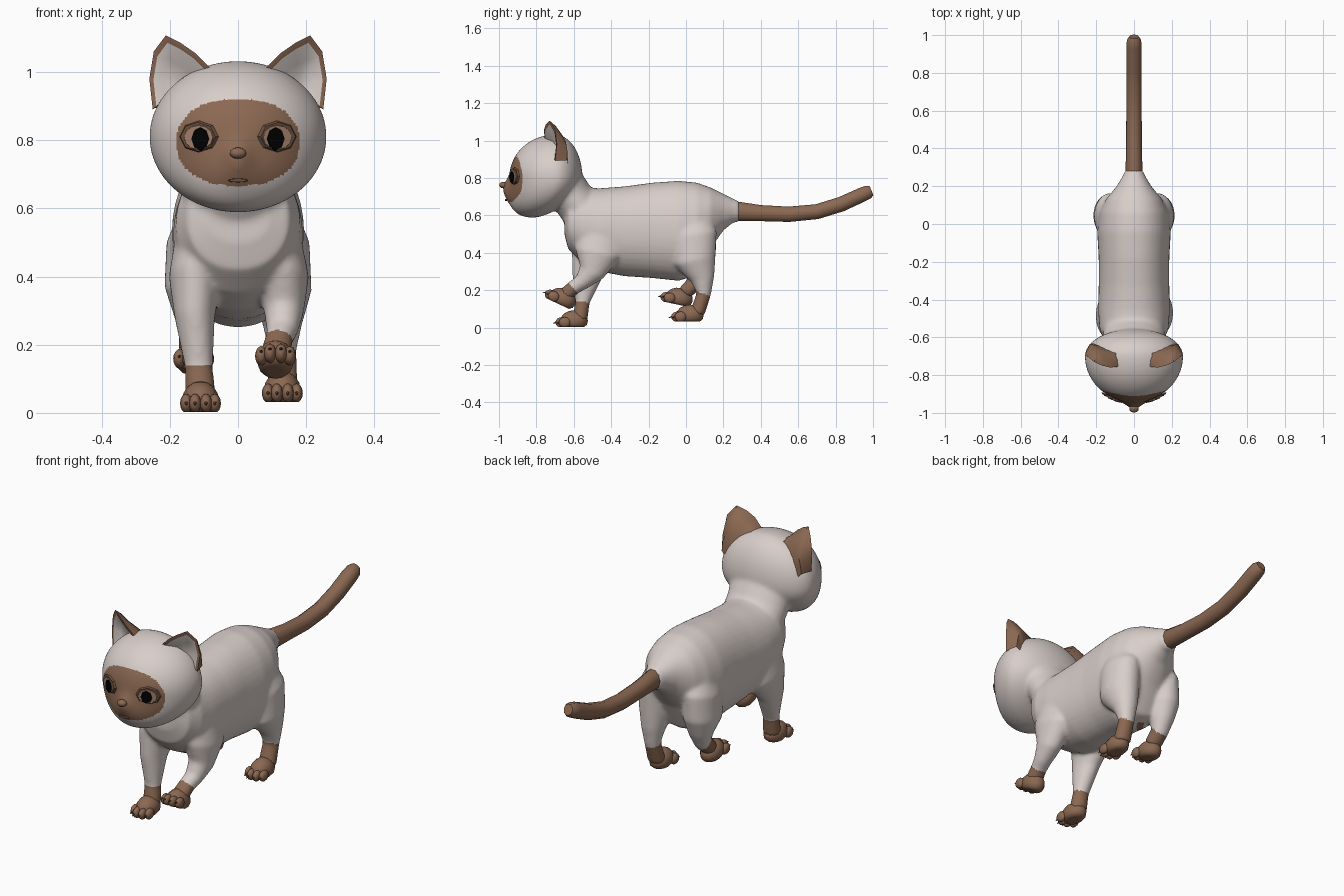
import bpy, bmesh
from math import sin, cos, pi, exp, radians, copysign, atan2
from mathutils import Vector, Matrix

if "Cube" in bpy.data.objects:
    bpy.data.objects.remove(bpy.data.objects["Cube"])


def material(name, color):
    m = bpy.data.materials.new(name)
    m.use_nodes = True
    m.diffuse_color = (*color, 1)
    m.node_tree.nodes["Principled BSDF"].inputs["Base Color"].default_value = (*color, 1)
    return m


FUR = material("pale fur", (0.69, 0.62, 0.59))
BROWN = material("brown fur", (0.26, 0.14, 0.085))
DARK = material("dark brown", (0.14, 0.077, 0.048))
IRIS = material("tan iris", (0.36, 0.21, 0.14))
BLACK = material("black", (0, 0, 0))


def finish(bm, name, mats, smooth=50):
    bmesh.ops.recalc_face_normals(bm, faces=bm.faces)
    mesh = bpy.data.meshes.new(name)
    bm.to_mesh(mesh)
    bm.free()
    ob = bpy.data.objects.new(name, mesh)
    bpy.context.collection.objects.link(ob)
    for m in mats:
        mesh.materials.append(m)
    bpy.ops.object.select_all(action="DESELECT")
    bpy.context.view_layer.objects.active = ob
    ob.select_set(True)
    bpy.ops.object.shade_smooth_by_angle(angle=radians(smooth))
    return ob


def power(v, e):
    return copysign(abs(v) ** e, v)


def tube(bm, stations, upright=False, e=1.0, sides=32):
    """Closed loft of rings (x, y, z, half width, half depth)."""
    rings = []
    for i, (x, y, z, a, b) in enumerate(stations):
        p, q = stations[max(i - 1, 0)], stations[min(i + 1, len(stations) - 1)]
        t = Vector((0, q[1] - p[1], q[2] - p[2])).normalized()
        n = Vector((0, 0, 1)) if upright else Vector((1, 0, 0)).cross(t)
        ring = []
        for k in range(sides):
            c, s = power(cos(2 * pi * k / sides), e), power(sin(2 * pi * k / sides), e)
            ring.append(bm.verts.new(Vector((x + a * c, y, z)) + n * b * s))
        rings.append(ring)
    for low, high in zip(rings, rings[1:]):
        for k in range(sides):
            j = (k + 1) % sides
            bm.faces.new((low[k], low[j], high[j], high[k]))
    bm.faces.new(rings[0])
    bm.faces.new(rings[-1])


# Tail
bm = bmesh.new()
tube(bm, [(0, 0.24, 0.627, 0.04, 0.046), (0, 0.275, 0.622, 0.045, 0.054),
          (0, 0.4, 0.612, 0.042, 0.045), (0, 0.55, 0.606, 0.041, 0.043),
          (0, 0.7, 0.62, 0.041, 0.042), (0, 0.83, 0.66, 0.041, 0.042),
          (0, 0.94, 0.71, 0.041, 0.041), (0, 0.975, 0.725, 0.037, 0.038),
          (0, 0.992, 0.732, 0.026, 0.028)], sides=10)
finish(bm, "tail", [BROWN])


# Paw with a flat sole, four toes and claws
def paw(name, x, y, z, pitch):
    bm = bmesh.new()

    def ball(center, size):
        r = bmesh.ops.create_uvsphere(bm, u_segments=12, v_segments=8, radius=1)
        for v in r["verts"]:
            v.co = Vector(center) + Vector(v.co[i] * size[i] for i in range(3))
            v.co.z = max(v.co.z, -0.04)

    ball((0, 0.015, -0.005), (0.054, 0.074, 0.056))
    toes = [(-0.042, -0.035), (-0.016, -0.053), (0.016, -0.053), (0.042, -0.035)]
    for tx, ty in toes:
        ball((tx, ty, -0.014), (0.018, 0.032, 0.028))
    for tx, ty in toes:
        r = bmesh.ops.create_cone(bm, segments=6, radius1=0.007, radius2=0.001, depth=0.026,
                                  matrix=Matrix.Translation((tx, ty - 0.033, -0.015))
                                  @ Matrix.Rotation(radians(110), 4, "X"))
        for f in {f for v in r["verts"] for f in v.link_faces}:
            f.material_index = 1
    bm.transform(Matrix.Translation((x, y, z)) @ Matrix.Rotation(radians(-pitch), 4, "X"))
    finish(bm, name, [BROWN, DARK])


# Legs in a walking pose: path, station where the brown sock starts, paw
legs = {
    "front_right": ([(-0.10, -0.46, 0.54, 0.08, 0.13), (-0.125, -0.485, 0.40, 0.078, 0.13),
                     (-0.127, -0.53, 0.28, 0.059, 0.082), (-0.115, -0.553, 0.135, 0.041, 0.038),
                     (-0.11, -0.568, 0.045, 0.046, 0.042)], 3, (-0.11, -0.613, 0.042, 0)),
    "front_left": ([(0.10, -0.46, 0.54, 0.08, 0.13), (0.13, -0.47, 0.40, 0.078, 0.125),
                    (0.135, -0.505, 0.295, 0.058, 0.07), (0.13, -0.56, 0.24, 0.046, 0.043),
                    (0.12, -0.60, 0.215, 0.042, 0.039), (0.11, -0.65, 0.17, 0.046, 0.04)],
                   4, (0.11, -0.67, 0.165, 25)),
    "hind_left": ([(0.10, 0.01, 0.62, 0.06, 0.09), (0.125, 0.04, 0.5, 0.085, 0.125),
                   (0.13, 0.045, 0.36, 0.086, 0.115), (0.13, 0.09, 0.26, 0.058, 0.064),
                   (0.13, 0.095, 0.18, 0.041, 0.039), (0.13, 0.06, 0.075, 0.046, 0.04)],
                  4, (0.13, 0.006, 0.072, 0)),
    "hind_right": ([(-0.10, 0.01, 0.62, 0.06, 0.09), (-0.125, 0.04, 0.5, 0.085, 0.125),
                    (-0.13, 0.045, 0.37, 0.086, 0.115), (-0.13, 0.06, 0.29, 0.06, 0.064),
                    (-0.13, 0.045, 0.235, 0.044, 0.044), (-0.13, -0.01, 0.185, 0.046, 0.04)],
                   4, (-0.13, -0.05, 0.165, 12)),
}
coat = bmesh.new()
socks = []
for side, (path, cut, foot) in legs.items():
    tube(coat, path)
    paw(side + "_paw", *foot)
    start, end = Vector(path[cut][:3]), Vector(path[cut + 1][:3])
    socks.append((start, end - start))

# Torso (y, top, bottom, half width) and neck
torso = [(-0.65, 0.64, 0.50, 0.09), (-0.63, 0.72, 0.42, 0.15), (-0.56, 0.75, 0.35, 0.182),
         (-0.46, 0.745, 0.30, 0.19), (-0.33, 0.755, 0.275, 0.187), (-0.18, 0.775, 0.265, 0.187),
         (-0.04, 0.785, 0.25, 0.195), (0.06, 0.775, 0.28, 0.185), (0.13, 0.75, 0.42, 0.15),
         (0.2, 0.715, 0.52, 0.092), (0.25, 0.69, 0.56, 0.062), (0.287, 0.675, 0.567, 0.046)]
tube(coat, [(0, y, (t + b) / 2, w, (t - b) / 2) for y, t, b, w in torso], True, 0.93, 40)
tube(coat, [(0, -0.52, 0.58, 0.16, 0.12), (0, -0.61, 0.70, 0.165, 0.112),
            (0, -0.665, 0.80, 0.18, 0.105), (0, -0.70, 0.87, 0.18, 0.09)])

# Head: sphere, deeper in front than behind, with a muzzle and nose bridge
HC, HR, BACK = Vector((0, -0.70, 0.81)), Vector((0.26, 0.243, 0.222)), 0.145


def shape(x, z, front):
    muzzle = 0.025 * exp(-(x / 0.085) ** 2 - ((z - 0.70) / 0.06) ** 2)
    bridge = 0.028 * exp(-(x / 0.04) ** 2 - ((z - 0.755) / 0.045) ** 2)
    return -2.4 * min(0, z - HC.z) ** 2 - (muzzle + bridge) * front


def face_y(x, z):
    """Front surface of the head."""
    base = max(0, 1 - (x / HR.x) ** 2 - ((z - HC.z) / HR.z) ** 2) ** 0.5
    return HC.y - HR.y * base + shape(x, z, 1)


head = bmesh.ops.create_uvsphere(coat, u_segments=64, v_segments=48, radius=1,
                                 matrix=Matrix.Rotation(pi / 2, 4, "X"))
for v in head["verts"]:
    x, z = v.co.x * HR.x, HC.z + v.co.z * HR.z
    depth = HR.y if v.co.y < 0 else BACK
    v.co = Vector((x, HC.y + v.co.y * depth + shape(x, z, max(0, -v.co.y)), z))

# Fuse head, neck, torso and legs into one smooth coat
body = finish(coat, "body", [FUR])
remesh = body.modifiers.new("Fuse", "REMESH")
remesh.mode, remesh.voxel_size = "VOXEL", 0.009
soften = body.modifiers.new("Soften", "SMOOTH")
soften.factor, soften.iterations = 0.5, 12
for mod in ("Fuse", "Soften"):
    bpy.ops.object.modifier_apply(modifier=mod)
body.data.materials.clear()
for m in (FUR, BROWN):
    body.data.materials.append(m)

# Brown face mask and socks
for f in body.data.polygons:
    c = f.center
    mask = abs(c.x / 0.18) ** 2.3 + abs((c.z - 0.793) / 0.127) ** 2.3 < 1 and c.y < HC.y - 0.05
    sock = any((c - s).dot(d) > 0 and (c - s).length < 0.12 and c.z < s.z + 0.04
               for s, d in socks)
    f.material_index = int(mask or sock)
bpy.ops.object.shade_smooth_by_angle(angle=radians(60))


# Thin plate lying on the face
def plate(name, x, z, rx, rz, lift, mat, sides=8):
    n = Vector((x / HR.x ** 2, -0.9 / HR.y, 0))
    bm = bmesh.new()
    bmesh.ops.create_cone(bm, cap_ends=True, segments=sides, radius1=1, radius2=0.9, depth=0.009,
                          matrix=Matrix.Rotation(pi / 2, 4, "X"))
    bm.transform(Matrix.Translation(Vector((x, face_y(x, z), z)) + n.normalized() * lift)
                 @ Matrix.Rotation(atan2(n.x, -n.y), 4, "Z") @ Matrix.Diagonal((rx, 1, rz, 1)))
    finish(bm, name, [mat], smooth=30)


# Ear: brown shell behind a pale hollow
RIM = [(0.25, -0.70, 0.89), (0.26, -0.69, 0.98), (0.247, -0.70, 1.06), (0.212, -0.73, 1.107),
       (0.168, -0.75, 1.085), (0.125, -0.76, 1.055), (0.08, -0.755, 1.01)]


def ear(name, s):
    bm = bmesh.new()
    rim = [Vector(p) for p in RIM]
    outer, inner = Vector((0.22, -0.632, 0.88)), Vector((0.075, -0.675, 0.985))
    base = [outer.lerp(inner, k / (len(rim) - 1)) for k in range(len(rim))]
    hollow, bulge = Vector((0.175, -0.69, 0.955)), Vector((0, 0.03, 0.01))
    rows = [base, [p.lerp(b, 0.5) + bulge for p, b in zip(rim, base)],
            [p.lerp(b, 0.2) + bulge * 0.6 for p, b in zip(rim, base)], rim,
            [p.lerp(hollow, 0.14) + Vector((0, -0.004, 0)) for p in rim],
            [p.lerp(hollow, 0.5) + Vector((0, 0.012, 0)) for p in rim], [hollow] * len(rim)]
    grid = [[bm.verts.new((p.x * s, p.y, p.z)) for p in row] for row in rows]
    for i in range(len(rows) - 1):
        for k in range(len(rim) - 1):
            f = bm.faces.new((grid[i][k], grid[i][k + 1], grid[i + 1][k + 1], grid[i + 1][k]))
            f.material_index = int(i >= 4)
    bmesh.ops.remove_doubles(bm, verts=bm.verts, dist=0.0005)
    finish(bm, name, [BROWN, FUR])


for side, s in (("left", 1), ("right", -1)):
    ear(side + "_ear", s)
    plate(side + "_eyelid", s * 0.115, 0.81, 0.063, 0.047, 0.002, DARK)
    plate(side + "_eye", s * 0.112, 0.808, 0.051, 0.039, 0.005, IRIS, 12)
    plate(side + "_pupil", s * 0.107, 0.804, 0.03, 0.036, 0.008, BLACK)

# Nose and mouth
bm = bmesh.new()
bmesh.ops.create_uvsphere(bm, u_segments=10, v_segments=6, radius=1)
bm.transform(Matrix.Translation((0, -0.977, 0.762)) @ Matrix.Diagonal((0.026, 0.022, 0.017, 1)))
finish(bm, "nose", [BROWN])
plate("mouth", 0, 0.682, 0.03, 0.006, 0, DARK)
